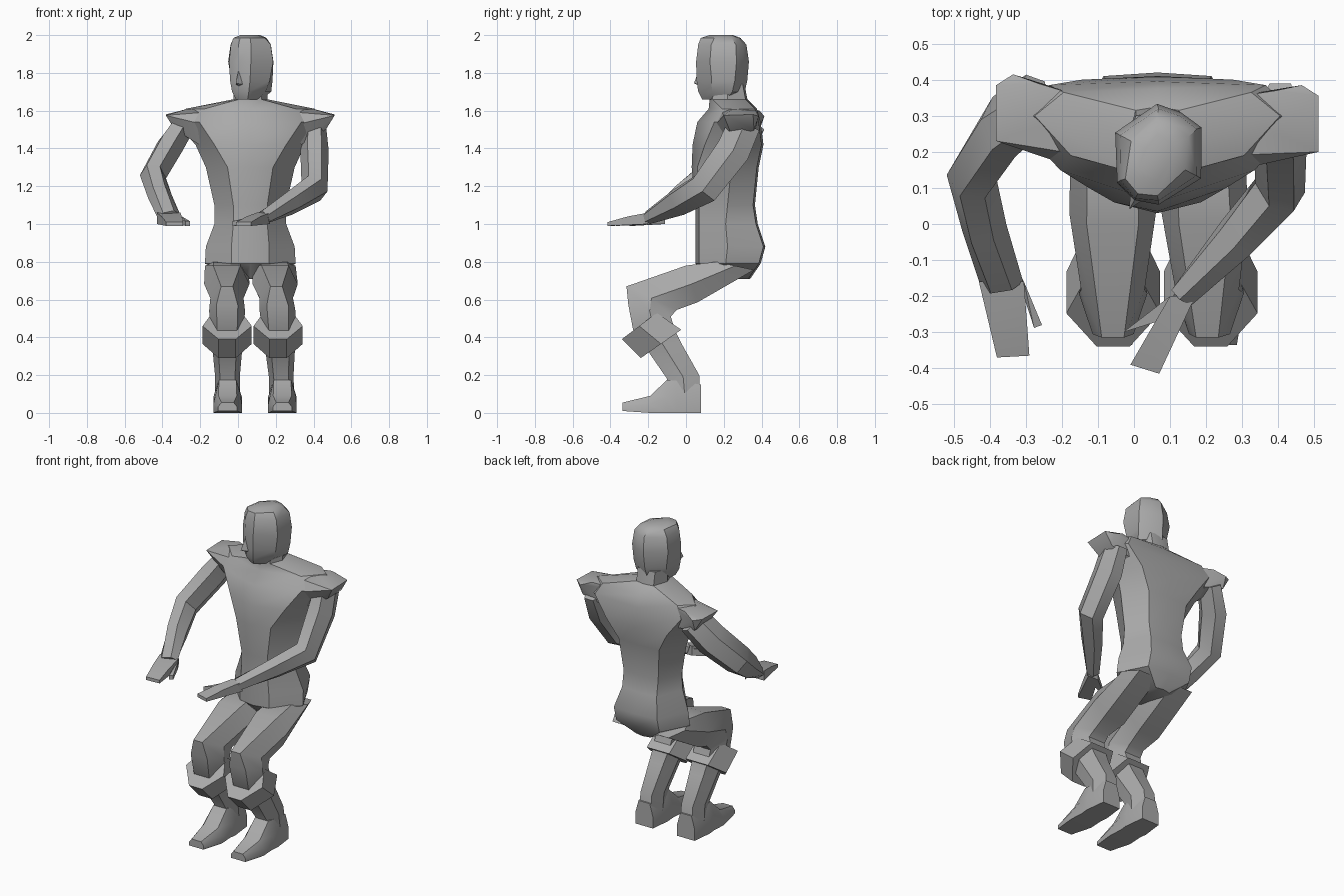
import bpy, bmesh, math
from mathutils import Vector, Matrix

if "Cube" in bpy.data.objects:
    bpy.data.objects.remove(bpy.data.objects["Cube"])

grey = bpy.data.materials.new("plain grey")
grey.diffuse_color = (0.4, 0.4, 0.4, 1)
grey.use_nodes = True
grey.node_tree.nodes["Principled BSDF"].inputs["Base Color"].default_value = grey.diffuse_color


def finish(name, bm):
    bmesh.ops.recalc_face_normals(bm, faces=bm.faces)
    me = bpy.data.meshes.new(name)
    bm.to_mesh(me)
    bm.free()
    me.materials.append(grey)
    ob = bpy.data.objects.new(name, me)
    bpy.context.collection.objects.link(ob)
    return ob


def loft(name, rings):
    bm = bmesh.new()
    rows = [[bm.verts.new(p) for p in r] for r in rings]
    n = len(rows[0])
    for a, b in zip(rows, rows[1:]):
        for i in range(n):
            j = (i + 1) % n
            bm.faces.new((a[i], a[j], b[j], b[i]))
    bm.faces.new(rows[0])
    bm.faces.new(rows[-1])
    return finish(name, bm)


def hull(name, pts):
    bm = bmesh.new()
    for p in pts:
        bm.verts.new(p)
    res = bmesh.ops.convex_hull(bm, input=bm.verts)
    junk = {g for g in res["geom_interior"] + res["geom_unused"]
            if isinstance(g, bmesh.types.BMVert)}
    bmesh.ops.delete(bm, geom=list(junk), context='VERTS')
    return finish(name, bm)


def octa_loft(name, rows, centre, turn=0):
    # row: z, front y, front corner x y, side x y, back corner x y
    m = Matrix.Translation(centre) @ Matrix.Rotation(turn, 4, 'Z')
    rings = []
    for z, yf, a, ya, w, yw, b, yb in rows:
        pts = [(0, yf), (a, ya), (w, yw), (b, yb), (0, yb + .01),
               (-b, yb), (-w, yw), (-a, ya)]
        rings.append([m @ Vector((x, y, z)) for x, y in pts])
    return loft(name, rings)


def tube(name, path, n=6):
    # path: centre, sideways radius, up radius
    cs = [Vector(p[0]) for p in path]
    rings = []
    for i, (c, rx, ry) in enumerate(path):
        t = (cs[min(i + 1, len(cs) - 1)] - cs[max(i - 1, 0)]).normalized()
        side = t.cross(Vector((0, -.8, .6))).normalized()
        up = side.cross(t)
        rings.append([cs[i] + side * rx * math.cos(k * math.tau / n)
                      + up * ry * 1.1 * math.sin(k * math.tau / n) for k in range(n)])
    return loft(name, rings)


def hexring(cx, yf, zf, yb, zb, w, k=.6):
    ym, zm = (yf + yb) / 2, (zf + zb) / 2
    return [(cx - k * w, yf, zf), (cx + k * w, yf, zf), (cx + w, ym, zm),
            (cx + .6 * w, yb, zb), (cx - .6 * w, yb, zb), (cx - w, ym, zm)]


CX = .065

# torso with neck
octa_loft("torso", [
    (.71, .12, .03, .13, .06, .21, .05, .33),
    (.79, .05, .10, .07, .24, .21, .15, .385),
    (.88, .05, .10, .07, .235, .22, .15, .41),
    (1.0, .05, .09, .07, .19, .21, .12, .37),
    (1.1, .05, .09, .07, .19, .22, .12, .355),
    (1.3, .03, .12, .06, .235, .24, .14, .375),
    (1.42, .035, .19, .10, .29, .27, .21, .40),
    (1.54, .06, .27, .15, .40, .29, .30, .385),
    (1.61, .12, .24, .19, .34, .30, .26, .365),
    (1.66, .125, .06, .14, .09, .22, .06, .315),
    (1.74, .13, .055, .15, .09, .22, .06, .30)], (CX, 0, 0))

# head, turned to one side
head_at, head_turn = (.067, .19, 0), math.radians(-28)
octa_loft("head", [
    (1.66, -.105, .035, -.10, .06, -.04, .04, .05),
    (1.70, -.13, .05, -.115, .095, -.01, .07, .10),
    (1.76, -.135, .06, -.12, .115, 0, .07, .115),
    (1.86, -.14, .065, -.12, .135, 0, .07, .125),
    (1.95, -.135, .06, -.11, .12, 0, .06, .115),
    (1.985, -.12, .05, -.10, .085, 0, .05, .085),
    (2.0, -.07, .03, -.06, .04, 0, .03, .05)], head_at, head_turn)
nose = hull("nose", [(0, -.13, 1.83), (.02, -.13, 1.74), (-.02, -.13, 1.74),
                     (0, -.168, 1.745), (0, -.13, 1.73)])
nose.location, nose.rotation_euler[2] = head_at, head_turn

# shoulder caps
for side, s, dy in (("right", -1, .03), ("left", 1, 0)):
    hull(side + "_shoulder", [(CX + s * x, y + dy * min(1, max(0, (x - .2) / .2)), z)
                              for x, y, z in (
        (.20, .19, 1.595), (.20, .35, 1.59), (.22, .15, 1.52), (.25, .36, 1.47),
        (.27, .22, 1.42), (.33, .25, 1.61), (.33, .37, 1.60), (.447, .2, 1.575),
        (.447, .355, 1.58), (.40, .385, 1.57), (.40, .23, 1.50), (.40, .36, 1.50))])

# arms
tube("left_arm", [((.405, .31, 1.53), .06, .09), ((.405, .25, 1.39), .075, .095),
                  ((.405, .10, 1.19), .072, .085), ((.28, -.04, 1.115), .055, .07),
                  ((.135, -.20, 1.035), .042, .032)])
tube("right_arm", [((-.28, .33, 1.53), .06, .09), ((-.36, .27, 1.41), .072, .095),
                   ((-.45, .13, 1.25), .07, .085), ((-.415, -.01, 1.15), .063, .07),
                   ((-.365, -.17, 1.04), .06, .032)])


# hands with thumbs
def hand(side, wa, wb, ta, tb, thumb):
    ma, mb = [(Vector(p) * .5 + Vector(q) * .5) for p, q in ((wa, ta), (wb, tb))]
    hull(side + "_hand", [(*p, z) for ps, zs in (
        ((wa, wb), (1.0, 1.06)), ((ma, mb), (1.005, 1.04)), ((ta, tb), (.99, 1.01)))
        for p in ps for z in zs])
    tip, root = Vector(thumb), Vector(wa)
    off = Vector((.022, .008))
    hull(side + "_thumb", [(*p, z) for p, zs in (
        (root, (1.0, 1.045)), (root + Vector((.03, -.05)) * (1 if side == "left" else -1),
                               (1.0, 1.04)),
        (tip, (.99, 1.015)), (tip + (off if side == "left" else -off), (.99, 1.015)))
        for z in zs])


hand("left", (.10, -.20), (.17, -.20), (-.01, -.39), (.07, -.415), (-.03, -.30))
hand("right", (-.305, -.16), (-.43, -.16), (-.29, -.365), (-.38, -.37), (-.255, -.28))

# legs, boot cuffs and feet
LEG = [(.16, .80, .36, .757, .115), (0, .78, .06, .585, .12),
       (-.315, .67, -.05, .545, .088, .35), (-.305, .57, -.08, .51, .095),
       (-.28, .44, -.06, .44, .088), (-.21, .34, -.02, .36, .08),
       (-.10, .18, .07, .20, .065), (-.08, .03, .08, .01, .068)]
FOOT = [(.08, .15, 0, .06), (-.05, .17, 0, .075), (-.10, .175, 0, .07),
        (-.19, .09, 0, .075), (-.335, .055, .01, .05)]
for side, x0, x1 in (("right", -.06, -.055), ("left", .19, .235)):
    n = len(LEG) - 1
    loft(side + "_leg", [hexring(x0 + (x1 - x0) * i / n, *r) for i, r in enumerate(LEG)])
    cx = x0 + (x1 - x0) * .5
    loft(side + "_boot_cuff", [hexring(cx, -.34, .39, -.155, .53, .13, .35),
                               hexring(cx, -.24, .29, -.025, .44, .13, .35)])
    loft(side + "_foot", [[(x1 - w, y, lo), (x1 + w, y, lo), (x1 + w, y, (lo + hi) / 2),
                           (x1 + w * .65, y, hi), (x1 - w * .65, y, hi),
                           (x1 - w, y, (lo + hi) / 2)] for y, hi, lo, w in FOOT])

# soft shading with crisp edges
for ob in bpy.context.collection.objects:
    ob.select_set(True)
    bpy.context.view_layer.objects.active = ob
bpy.ops.object.shade_smooth_by_angle(angle=math.radians(35))
